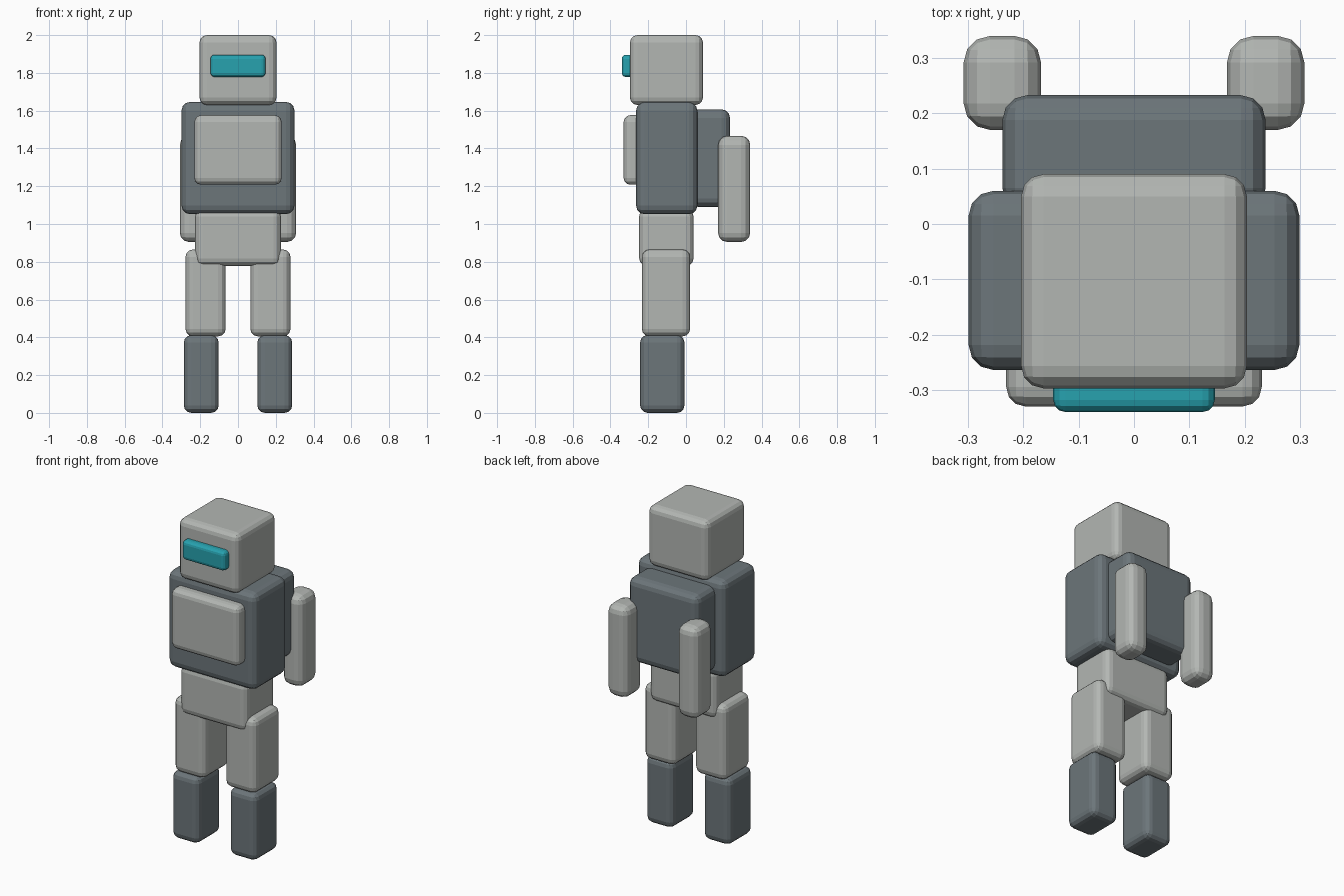
import bpy

if "Cube" in bpy.data.objects:
    bpy.data.objects.remove(bpy.data.objects["Cube"])


def material(name, rgb):
    m = bpy.data.materials.new(name)
    m.diffuse_color = (*rgb, 1)
    m.use_nodes = True
    m.node_tree.nodes["Principled BSDF"].inputs["Base Color"].default_value = m.diffuse_color
    return m


LIGHT = material("light grey", (0.45, 0.47, 0.45))
DARK = material("slate grey", (0.15, 0.18, 0.195))
TEAL = material("teal", (0.02, 0.36, 0.43))


def rounded_box(name, x, y, z, mat, radius=0.04, segments=3):
    """Box spanning the given (min, max) ranges, with rounded edges."""
    spans = (x, y, z)
    bpy.ops.mesh.primitive_cube_add(size=1, location=[(a + b) / 2 for a, b in spans])
    ob = bpy.context.object
    ob.name = name
    ob.scale = [b - a for a, b in spans]
    bpy.ops.object.transform_apply(location=False, rotation=False, scale=True)
    ob.data.materials.append(mat)
    bevel = ob.modifiers.new("rounding", "BEVEL")
    bevel.width = radius
    bevel.segments = segments
    bevel.limit_method = "NONE"
    return ob


def pair(name, x, y, z, mat, radius=0.04):
    """Right part and its mirrored left twin."""
    rounded_box("right_" + name, x, y, z, mat, radius)
    rounded_box("left_" + name, (-x[1], -x[0]), y, z, mat, radius)


# Head and visor
rounded_box("head", (-0.204, 0.204), (-0.297, 0.09), (1.63, 2.0), LIGHT)
rounded_box("visor", (-0.146, 0.146), (-0.34, -0.27), (1.778, 1.896), TEAL, 0.022)

# Torso, chest plate, backpack and pelvis
rounded_box("torso", (-0.299, 0.299), (-0.264, 0.06), (1.052, 1.646), DARK, 0.045)
rounded_box("chest_plate", (-0.231, 0.231), (-0.33, -0.22), (1.208, 1.576), LIGHT, 0.035)
rounded_box("backpack", (-0.238, 0.238), (0.02, 0.233), (1.09, 1.607), DARK, 0.045)
rounded_box("pelvis", (-0.227, 0.227), (-0.248, 0.04), (0.778, 1.08), LIGHT)

# Arms hanging beside the backpack
pair("arm", (0.168, 0.308), (0.17, 0.34), (0.905, 1.467), LIGHT, 0.048)

# Legs
pair("thigh", (0.065, 0.278), (-0.234, 0.022), (0.405, 0.865), LIGHT)
pair("shin", (0.102, 0.287), (-0.243, -0.008), (0.0, 0.412), DARK)
